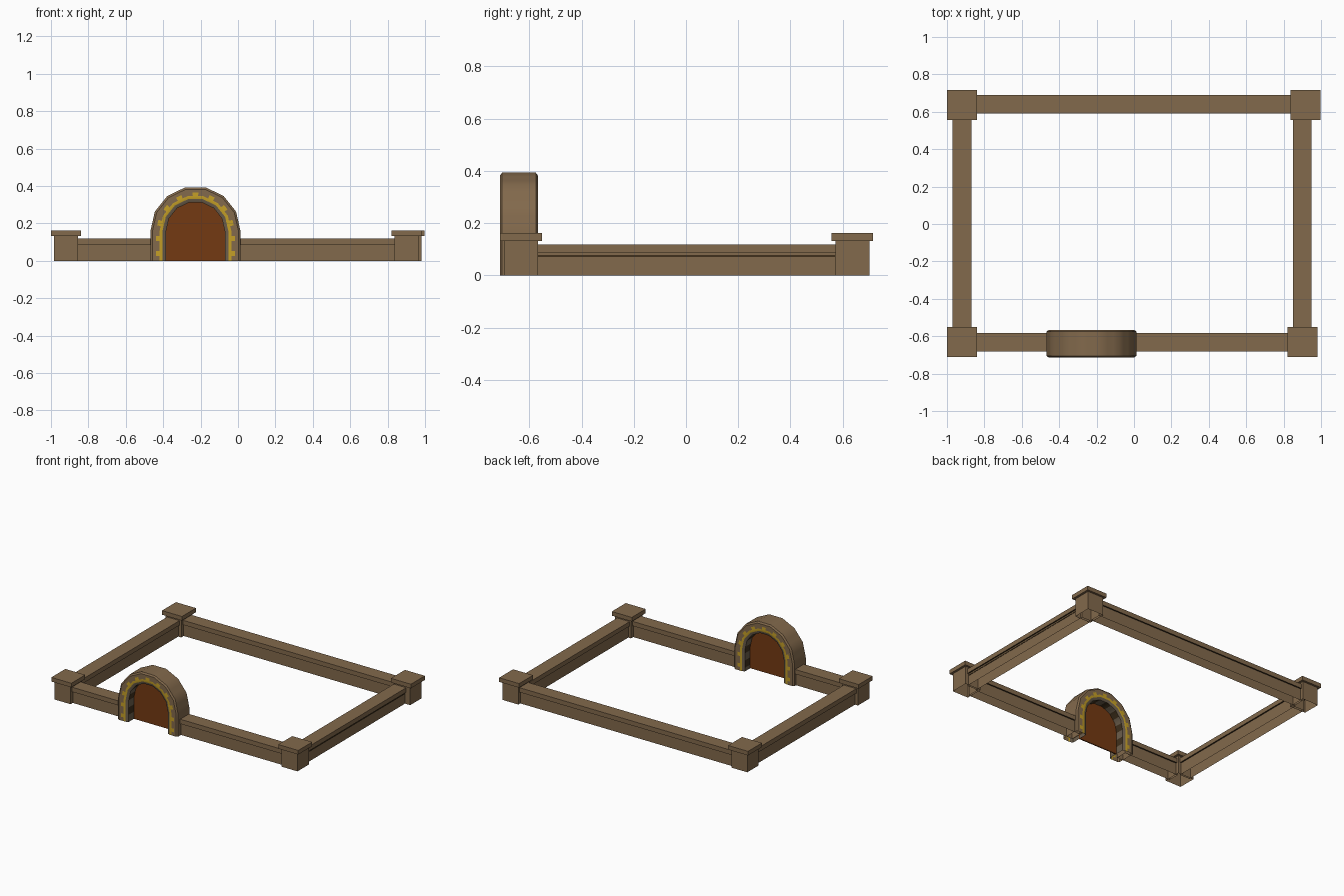
import bpy, bmesh, math

if "Cube" in bpy.data.objects:
    bpy.data.objects.remove(bpy.data.objects["Cube"])


def mat(name, r, g, b):
    m = bpy.data.materials.new(name)
    m.diffuse_color = (r, g, b, 1)
    m.use_nodes = True
    m.node_tree.nodes["Principled BSDF"].inputs["Base Color"].default_value = m.diffuse_color
    return m


tan = mat("tan stone", 0.225, 0.142, 0.072)
grey = mat("grey brown stone", 0.150, 0.112, 0.072)
dark = mat("dark brown shade", 0.050, 0.030, 0.012)
gold = mat("golden yellow", 0.560, 0.350, 0.020)
rust = mat("rust brown door", 0.175, 0.042, 0.006)


def finish(bm, name, mats):
    me = bpy.data.meshes.new(name)
    bm.to_mesh(me)
    bm.free()
    for m in mats:
        me.materials.append(m)
    ob = bpy.data.objects.new(name, me)
    bpy.context.collection.objects.link(ob)
    return ob


def add_box(bm, cx, cy, sx, sy, z0, z1, bottom=None):
    """Box from z0 to z1; bottom is None for an open underside, else a material slot."""
    ring = [(-1, -1), (1, -1), (1, 1), (-1, 1)]
    lo, hi = [[bm.verts.new((cx + a * sx / 2, cy + b * sy / 2, z)) for a, b in ring]
              for z in (z0, z1)]
    bm.faces.new(hi)
    for i in range(4):
        j = (i + 1) % 4
        bm.faces.new((lo[i], lo[j], hi[j], hi[i]))
    if bottom is not None:
        bm.faces.new(lo[::-1]).material_index = bottom


# Corner posts with flat caps
POSTS = {"front_left": (-0.92, -0.632), "front_right": (0.902, -0.632),
         "back_left": (-0.92, 0.637), "back_right": (0.918, 0.637)}
for name, (x, y) in POSTS.items():
    bm = bmesh.new()
    add_box(bm, x, y, 0.128, 0.13, 0, 0.132)
    add_box(bm, x, y, 0.16, 0.16, 0.132, 0.162, 0)
    finish(bm, name + "_post", [tan])


# Low walls with overhanging coping, dark underneath
def wall(name, x0, x1, y0, y1):
    along_x = (x1 - x0) > (y1 - y0)
    cx, cy, sx, sy = (x0 + x1) / 2, (y0 + y1) / 2, x1 - x0, y1 - y0
    bm = bmesh.new()
    inset = 0.02
    add_box(bm, cx, cy, sx - (0 if along_x else inset), sy - (inset if along_x else 0), 0, 0.085)
    add_box(bm, cx, cy, sx, sy, 0.085, 0.118, 1)
    return finish(bm, name, [tan, dark])


wall("back_wall", -0.87, 0.87, 0.59, 0.69)
wall("left_wall", -0.97, -0.87, -0.58, 0.59)
wall("right_wall", 0.85, 0.95, -0.58, 0.59)
wall("front_wall_left", -0.87, -0.42, -0.682, -0.582)
wall("front_wall_right", -0.035, 0.85, -0.682, -0.582)

# Thin dark line below the right coping
bm = bmesh.new()
add_box(bm, 0.940, 0.0, 0.004, 1.14, 0.070, 0.077, 0)
finish(bm, "right_wall_line", [dark])

# Gate arch: cross-section swept along two legs and a seven-sided curve
GX, GY, SPRING = -0.2275, -0.64, 0.158
H = 0.0725
path = [(-1, 0, i / 6) for i in range(6)]
corners = [(-math.cos(math.pi * i / 7), math.sin(math.pi * i / 7)) for i in range(8)]
for (ax, az), (bx, bz) in zip(corners, corners[1:]):
    path += [(ax + (bx - ax) * t / 3, az + (bz - az) * t / 3, 1) for t in range(3)]
path += [(1, 0, 1 - i / 6) for i in range(7)]

# (radius, depth) points, going round from the inner front to the inner back
section = [(0.157, -H + 0.008), (0.176, -H), (0.192, -H), (0.212, -H), (0.230, -H),
           (0.241, -H + 0.008), (0.241, H - 0.008), (0.230, H), (0.212, H), (0.192, H),
           (0.176, H), (0.157, H - 0.008)]
bm = bmesh.new()
rows = [[bm.verts.new((GX + r * u, GY + d, SPRING * leg + r * w)) for r, d in section]
        for u, w, leg in path]
n = len(section)
for k in range(len(rows) - 1):
    a, b = rows[k], rows[k + 1]
    for i in range(n):
        j = (i + 1) % n
        f = bm.faces.new((a[i], a[j], b[j], b[i]))
        if i in (1, 9):
            f.material_index = 2                              # gold line
        elif i in (2, 8):
            f.material_index = 2 if k % 3 == 1 else 0         # gold flecks
        elif i in (0, 10):
            f.material_index = 1                              # inner rim
        elif i == n - 1:
            f.material_index = 3 if (k // 2) % 2 else 1       # blocks inside the opening
bmesh.ops.recalc_face_normals(bm, faces=bm.faces)
arch = finish(bm, "gate_arch", [tan, grey, gold, dark])
bpy.context.view_layer.objects.active = arch
arch.select_set(True)
bpy.ops.object.shade_smooth_by_angle(angle=math.radians(35))

# Door panel filling the opening
bm = bmesh.new()
outline = [(-1, 0, 0)] + [(x, z, 1) for x, z in corners] + [(1, 0, 0)]
face = bm.faces.new([bm.verts.new((GX + 0.158 * u, GY - 0.004, SPRING * leg + 0.158 * w))
                     for u, w, leg in outline])
ext = bmesh.ops.extrude_face_region(bm, geom=[face])
bmesh.ops.translate(bm, vec=(0, 0.008, 0),
                    verts=[v for v in ext["geom"] if isinstance(v, bmesh.types.BMVert)])
if face.is_valid and len(bm.faces) < len(outline) + 2:
    bm.faces.new([v for v in bm.verts if v.co.y < GY][:len(outline)])
bmesh.ops.recalc_face_normals(bm, faces=bm.faces)
finish(bm, "gate_door", [rust])
